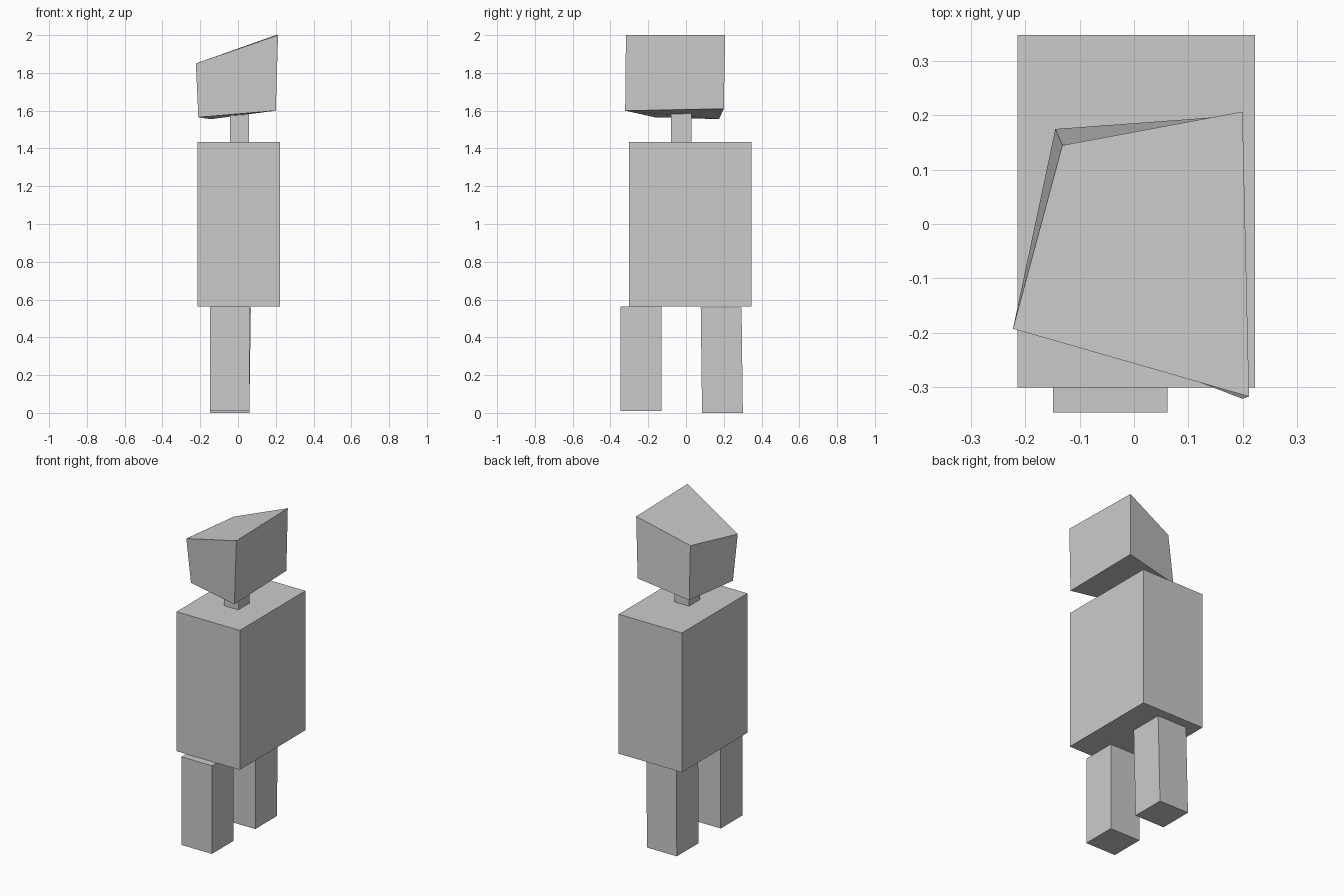
import bpy
import bmesh
from mathutils import Vector

old = bpy.data.objects.get("Cube")
if old:
    bpy.data.objects.remove(old, do_unlink=True)

# Single plain grey
grey = bpy.data.materials.new("plain_grey")
grey.use_nodes = True
grey.diffuse_color = (0.6, 0.6, 0.6, 1)
grey.node_tree.nodes["Principled BSDF"].inputs["Base Color"].default_value = (0.6, 0.6, 0.6, 1)


def block(name, bottom, top):
    """Six-sided flat block from two rings of four corners (counter-clockwise from above)."""
    bm = bmesh.new()
    lo = [bm.verts.new(p) for p in bottom]
    hi = [bm.verts.new(p) for p in top]
    bm.faces.new(lo[::-1])
    bm.faces.new(hi)
    for i in range(4):
        j = (i + 1) % 4
        bm.faces.new((lo[i], lo[j], hi[j], hi[i]))
    mesh = bpy.data.meshes.new(name)
    bm.to_mesh(mesh)
    bm.free()
    mesh.materials.append(grey)
    obj = bpy.data.objects.new(name, mesh)
    bpy.context.collection.objects.link(obj)
    return obj


def box(name, x, y, z, lean=(0, 0)):
    """Box from axis ranges; lean shifts the top sideways."""
    ring = [(x[0], y[0]), (x[1], y[0]), (x[1], y[1]), (x[0], y[1])]
    shift = Vector((lean[0], lean[1], 0))
    block(name,
          [Vector((a, b, z[0])) for a, b in ring],
          [Vector((a, b, z[1])) + shift for a, b in ring])


# Torso and neck
box("torso", (-0.215, 0.223), (-0.301, 0.348), (0.562, 1.435))
box("neck", (-0.042, 0.058), (-0.08, 0.03), (1.43, 1.595))

# Legs, the rear one leaning slightly
box("front_leg", (-0.149, 0.062), (-0.347, -0.131), (0.01, 0.562))
box("rear_leg", (-0.147, 0.06), (0.085, 0.301), (0.0, 0.558), lean=(0.008, -0.007))

# Skewed head with a sloping top
block("head",
      [(-0.21, -0.165, 1.565), (0.2, -0.322, 1.6), (0.195, 0.2, 1.61), (-0.145, 0.175, 1.555)],
      [(-0.223, -0.193, 1.85), (0.212, -0.318, 2.0), (0.2, 0.207, 2.0), (-0.132, 0.145, 1.882)])
